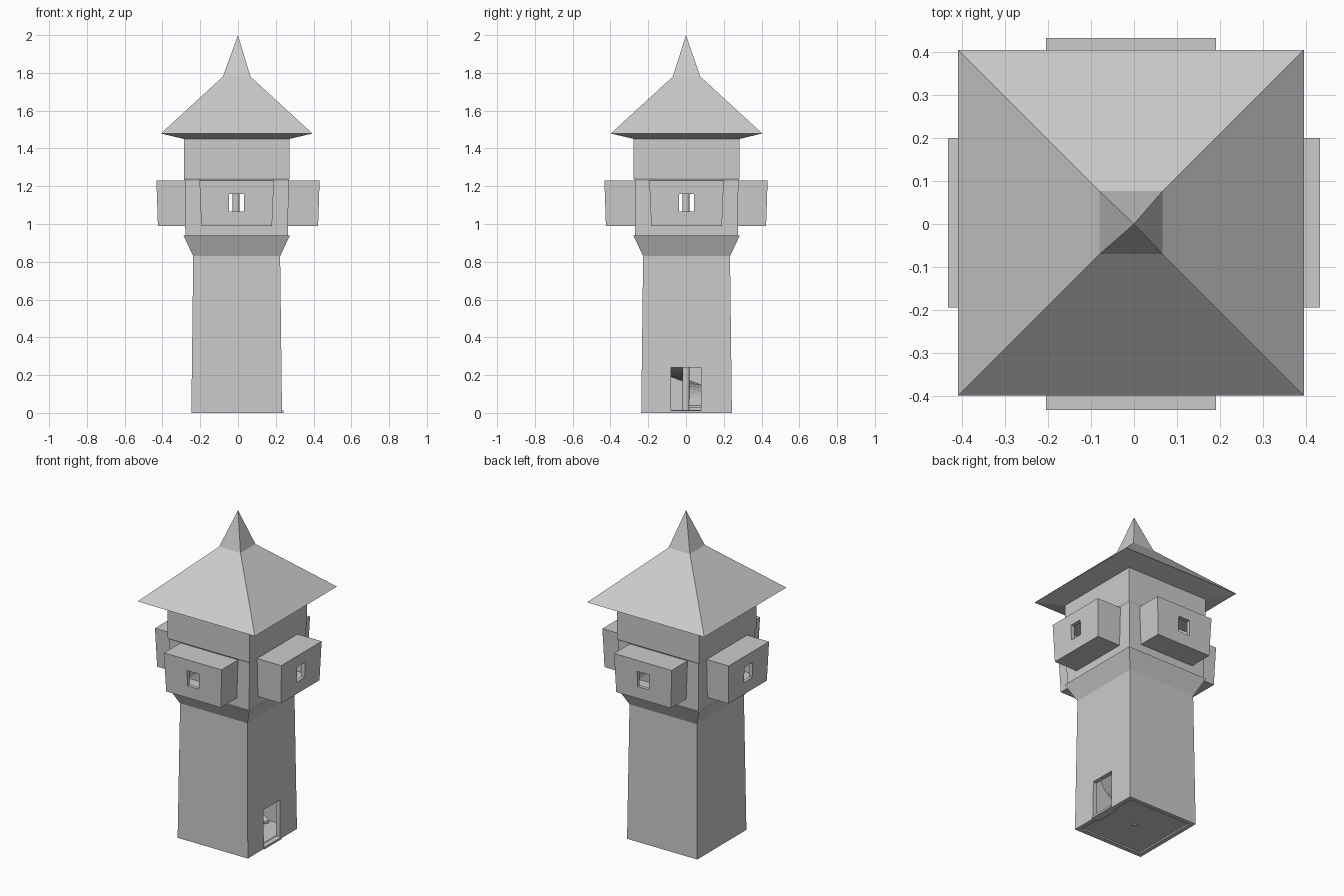
import bpy, bmesh, math
from mathutils import Matrix

if "Cube" in bpy.data.objects:
    bpy.data.objects.remove(bpy.data.objects["Cube"])

CX, CY = -0.007, 0.003   # tower axis


def make(name, bm):
    bmesh.ops.recalc_face_normals(bm, faces=bm.faces)
    me = bpy.data.meshes.new(name)
    bm.to_mesh(me)
    bm.free()
    ob = bpy.data.objects.new(name, me)
    bpy.context.collection.objects.link(ob)
    return ob


def loft(name, rings, ring_loop=False, tip=None):
    """Square rings (half width, z) joined into a solid or a hollow shell."""
    bm = bmesh.new()
    vs = [[bm.verts.new((CX + sx * h, CY + sy * h, z))
           for sx, sy in ((-1, -1), (1, -1), (1, 1), (-1, 1))] for h, z in rings]
    pairs = list(zip(vs, vs[1:]))
    if ring_loop:
        pairs.append((vs[-1], vs[0]))
    else:
        bm.faces.new(vs[0])
        if tip is None:
            bm.faces.new(vs[-1])
    for a, b in pairs:
        for i in range(4):
            j = (i + 1) % 4
            bm.faces.new((a[i], a[j], b[j], b[i]))
    if tip:
        t = bm.verts.new(tip)
        for i in range(4):
            bm.faces.new((vs[-1][i], vs[-1][(i + 1) % 4], t))
    return make(name, bm)


def box(name, x0, x1, y0, y1, z0, z1, shape=None):
    bm = bmesh.new()
    bmesh.ops.create_cube(bm, size=1)
    for v in bm.verts:
        s = [c + 0.5 for c in v.co]
        v.co = (x0 + s[0] * (x1 - x0), y0 + s[1] * (y1 - y0), z0 + s[2] * (z1 - z0))
        if shape:
            shape(v.co)
    return make(name, bm)


def cut(ob, cutter):
    m = ob.modifiers.new("cut", 'BOOLEAN')
    m.operation, m.solver, m.object = 'DIFFERENCE', 'EXACT', cutter
    bpy.context.view_layer.objects.active = ob
    bpy.ops.object.modifier_apply(modifier=m.name)


def remove(ob):
    bpy.data.objects.remove(ob)


# hollow shaft with flared top and hollow watch room
shaft = loft("shaft", [(0.24, 0), (0.23, 0.83), (0.281, 0.938), (0.25, 0.938),
                       (0.205, 0.83), (0.213, 0)], True)
room = loft("watch_room", [(0.272, 0.937), (0.274, 1.23), (0.28, 1.24), (0.28, 1.452),
                           (0.255, 1.452), (0.25, 1.23), (0.248, 0.937)], True)

# doorway on the right side, with threshold
door = box("door_cutter", 0.15, 0.3, -0.08, 0.08, 0.012, 0.24)
cut(shaft, door)
remove(door)
box("threshold", 0.19, 0.24, -0.08, 0.08, 0.0, 0.013)
box("floor", -0.222, 0.208, -0.212, 0.218, 0.009, 0.016)


# four overhanging bays with small windows
def taper(co):
    if co.z < 1.1:
        co.x *= 0.95
        if co.y < -0.4:
            co.y += 0.008


for i, side in enumerate(("front", "right", "back", "left")):
    rot = Matrix.Rotation(i * math.pi / 2, 4, 'Z')
    off = Matrix.Translation((CX, 0, 0) if i % 2 == 0 else (0, CY, 0))
    bay = box(side + "_bay", -0.197, 0.197, -0.432, -0.265, 0.99, 1.229, taper)
    inner = box("inner_cutter", -0.175, 0.175, -0.405, -0.2, 1.012, 1.207)
    window = box("window_cutter", -0.04, 0.04, -0.5, -0.35, 1.065, 1.16)
    for ob in (bay, inner, window):
        ob.data.transform(off @ rot)
    for c in (inner, window):
        cut(bay, c)
    cut(room, inner)
    remove(inner)
    remove(window)

# roof with sloped soffit and steep spire
loft("roof", [(0.278, 1.45), (0.401, 1.479), (0.073, 1.78)], tip=(0, 0, 2.0))

# central stair column
bm = bmesh.new()
bmesh.ops.create_cone(bm, cap_ends=True, segments=16, radius1=0.018, radius2=0.018,
                      depth=1.44, matrix=Matrix.Translation((CX - 0.003, CY - 0.003, 0.725)))
make("stair_column", bm)

# winding stair ramp
bm = bmesh.new()
N, prev = 52, None
for k in range(N + 1):
    a = math.radians(60) + 2.2 * 2 * math.pi * k / N
    z = 0.025 + 0.9 * k / N
    sec = [bm.verts.new((CX + r * math.cos(a), CY + r * math.sin(a), z + dz))
           for r, dz in ((0.012, 0), (0.195, 0), (0.195, 0.015), (0.012, 0.015))]
    if prev:
        for i in range(4):
            j = (i + 1) % 4
            bm.faces.new((prev[i], prev[j], sec[j], sec[i]))
    if k in (0, N):
        bm.faces.new(sec)
    prev = sec
make("stair_ramp", bm)
